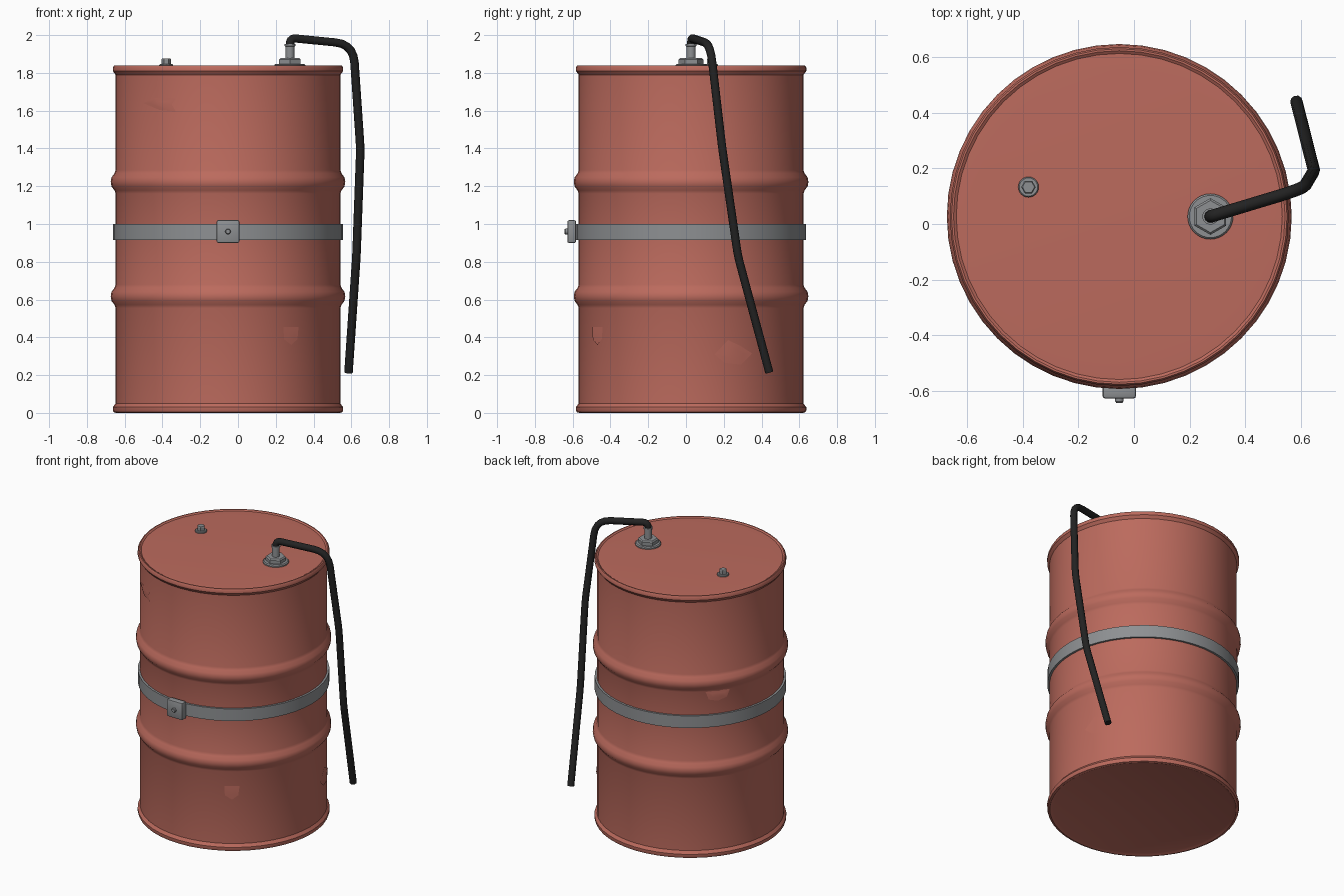
import bpy, bmesh, math
from mathutils import Vector

cube = bpy.data.objects.get("Cube")
if cube:
    bpy.data.objects.remove(cube)

CX, CY = -0.053, 0.027      # drum axis
BODY = 0.595                # drum wall radius


def material(name, rgb):
    m = bpy.data.materials.new(name)
    m.use_nodes = True
    m.diffuse_color = (*rgb, 1)
    node = m.node_tree.nodes["Principled BSDF"]
    node.inputs["Base Color"].default_value = (*rgb, 1)
    node.inputs["Roughness"].default_value = 0.6
    return m


RED = material("faded red paint", (0.50, 0.145, 0.11))
STEEL = material("grey steel", (0.27, 0.28, 0.29))
RUBBER = material("black rubber", (0.016, 0.016, 0.016))


def finish(name, bm, mat, angle=35):
    bmesh.ops.recalc_face_normals(bm, faces=bm.faces)
    mesh = bpy.data.meshes.new(name)
    bm.to_mesh(mesh)
    bm.free()
    mesh.materials.append(mat)
    ob = bpy.data.objects.new(name, mesh)
    bpy.context.collection.objects.link(ob)
    bpy.ops.object.select_all(action='DESELECT')
    ob.select_set(True)
    bpy.context.view_layer.objects.active = ob
    if angle:
        bpy.ops.object.shade_smooth_by_angle(angle=math.radians(angle))
    return ob


def lathe(name, profile, centre, mat, sides=48, closed=False, turn=0, angle=35):
    """Revolve (radius, z) points; open ends are capped unless closed."""
    bm = bmesh.new()
    rings = []
    for r, z in profile:
        ring = []
        for i in range(sides):
            a = math.tau * i / sides + turn
            ring.append(bm.verts.new((centre[0] + r * math.cos(a),
                                      centre[1] + r * math.sin(a), z)))
        rings.append(ring)
    pairs = list(zip(rings, rings[1:]))
    if closed:
        pairs.append((rings[-1], rings[0]))
    for low, high in pairs:
        for i in range(sides):
            j = (i + 1) % sides
            bm.faces.new((low[i], low[j], high[j], high[i]))
    if not closed:
        bm.faces.new(rings[0])
        bm.faces.new(rings[-1])
    return finish(name, bm, mat, angle)


def rib(z):
    """Rolled hoop cross-section around height z."""
    steps = ((0, -0.062), (0.006, -0.045), (0.022, -0.024), (0.026, 0),
             (0.022, 0.024), (0.006, 0.045), (0, 0.062))
    return [(BODY + dr, z + dz) for dr, dz in steps]


# Drum shell with end rims, two rolled hoops and a slightly sunk lid
drum = [(0.57, 0.008), (0.592, 0), (0.606, 0.004), (0.61, 0.015), (0.61, 0.03), (BODY, 0.05)]
drum += rib(0.617) + rib(1.223)
drum += [(BODY, 1.79), (0.61, 1.81), (0.61, 1.828), (0.604, 1.838), (0.597, 1.838),
         (0.587, 1.831), (0.53, 1.834)]
lathe("drum_body", drum, (CX, CY), RED)

# Steel strap around the waist
lathe("strap", [(0.592, 0.915), (0.609, 0.915), (0.609, 1.0), (0.592, 1.0)],
      (CX, CY), STEEL, closed=True)

# Strap clamp with its bolt
bm = bmesh.new()
bmesh.ops.create_cube(bm, size=1)
for v in bm.verts:
    v.co = Vector((CX + v.co.x * 0.12, -0.605 + v.co.y * 0.046, 0.96 + v.co.z * 0.12))
bmesh.ops.bevel(bm, geom=bm.edges[:], offset=0.008, segments=2, affect='EDGES', profile=0.5)
finish("strap_clamp", bm, STEEL)
bolt = lathe("clamp_bolt", [(0.015, 0), (0.015, 0.013), (0.011, 0.018)], (0, 0), STEEL, 12)
bolt.rotation_euler = (math.pi / 2, 0, 0)
bolt.location = (CX, -0.626, 0.96)

# Large bung: flange, hex nut, outlet pipe
BX, BY = 0.275, 0.027
lathe("bung_flange", [(0.082, 1.83), (0.082, 1.842), (0.076, 1.848)], (BX, BY), STEEL, 32)
lathe("bung_nut", [(0.066, 1.845), (0.066, 1.87), (0.058, 1.878)],
      (BX, BY), STEEL, 6, turn=math.pi / 6, angle=0)
lathe("outlet_pipe", [(0.024, 1.87), (0.024, 1.94), (0.029, 1.942), (0.029, 1.954)],
      (BX, BY), STEEL, 20)

# Small vent plug
VENT = (-0.38, 0.133)
lathe("vent_flange", [(0.037, 1.83), (0.037, 1.842), (0.033, 1.846)], VENT, STEEL, 24)
lathe("vent_plug", [(0.026, 1.845), (0.026, 1.87), (0.022, 1.875)],
      VENT, STEEL, 6, angle=0)

# Rubber hose swept along a path with rounded corners
path = [((BX, BY, 1.94), 0), ((BX, BY, 1.985), 0.035), ((0.61, 0.128, 1.952), 0.1),
        ((0.648, 0.192, 1.4), 0.05), ((0.627, 0.275, 0.83), 0.05), ((0.585, 0.441, 0.214), 0)]
points = []
for i, (p, cut) in enumerate(path):
    p = Vector(p)
    if not cut:
        points.append(p)
        continue
    before = p + (Vector(path[i - 1][0]) - p).normalized() * cut
    after = p + (Vector(path[i + 1][0]) - p).normalized() * cut
    for k in range(6):
        t = k / 5
        points.append(before * (1 - t) ** 2 + p * 2 * t * (1 - t) + after * t * t)
curve = bpy.data.curves.new("hose", 'CURVE')
curve.dimensions = '3D'
curve.bevel_depth = 0.0225
curve.bevel_resolution = 3
curve.use_fill_caps = True
spline = curve.splines.new('POLY')
spline.points.add(len(points) - 1)
for sp, p in zip(spline.points, points):
    sp.co = (*p, 1)
    sp.radius = 1
spline.use_smooth = True
curve.materials.append(RUBBER)
bpy.context.collection.objects.link(bpy.data.objects.new("hose", curve))


def patch(name, degrees, height, outline):
    """Thin flake wrapped on the drum wall; outline is (arc, rise) points."""
    bm = bmesh.new()

    def wrap(s, dz):
        a = math.radians(degrees) + s / BODY
        r = BODY + 0.004
        return bm.verts.new((CX + r * math.cos(a), CY + r * math.sin(a), height + dz))

    centre = wrap(0, 0)
    inner = [wrap(s / 2, dz / 2) for s, dz in outline]
    outer = [wrap(s, dz) for s, dz in outline]
    n = len(outline)
    for i in range(n):
        j = (i + 1) % n
        bm.faces.new((centre, inner[i], inner[j]))
        bm.faces.new((inner[i], outer[i], outer[j], inner[j]))
    finish(name, bm, RED)


# Paint flakes scattered over the wall
patch("flake_upper_front", 232, 1.633,
      [(-0.11, 0.007), (-0.02, 0.035), (0.11, 0.032), (0.085, 0), (0.11, -0.038), (0.01, -0.03)])
patch("flake_lower_front", 304, 0.41,
      [(-0.048, 0.045), (0.048, 0.045), (0.04, -0.02), (0, -0.05), (-0.045, -0.02)])
patch("flake_lower_side", 22, 0.315,
      [(-0.105, -0.005), (-0.03, 0.07), (0.04, 0.04), (0.11, 0), (0.045, -0.06), (-0.05, -0.05)])
patch("flake_back", 142, 1.13,
      [(-0.08, 0.03), (0.08, 0.03), (0.06, -0.02), (0, -0.04), (-0.06, -0.025)])
